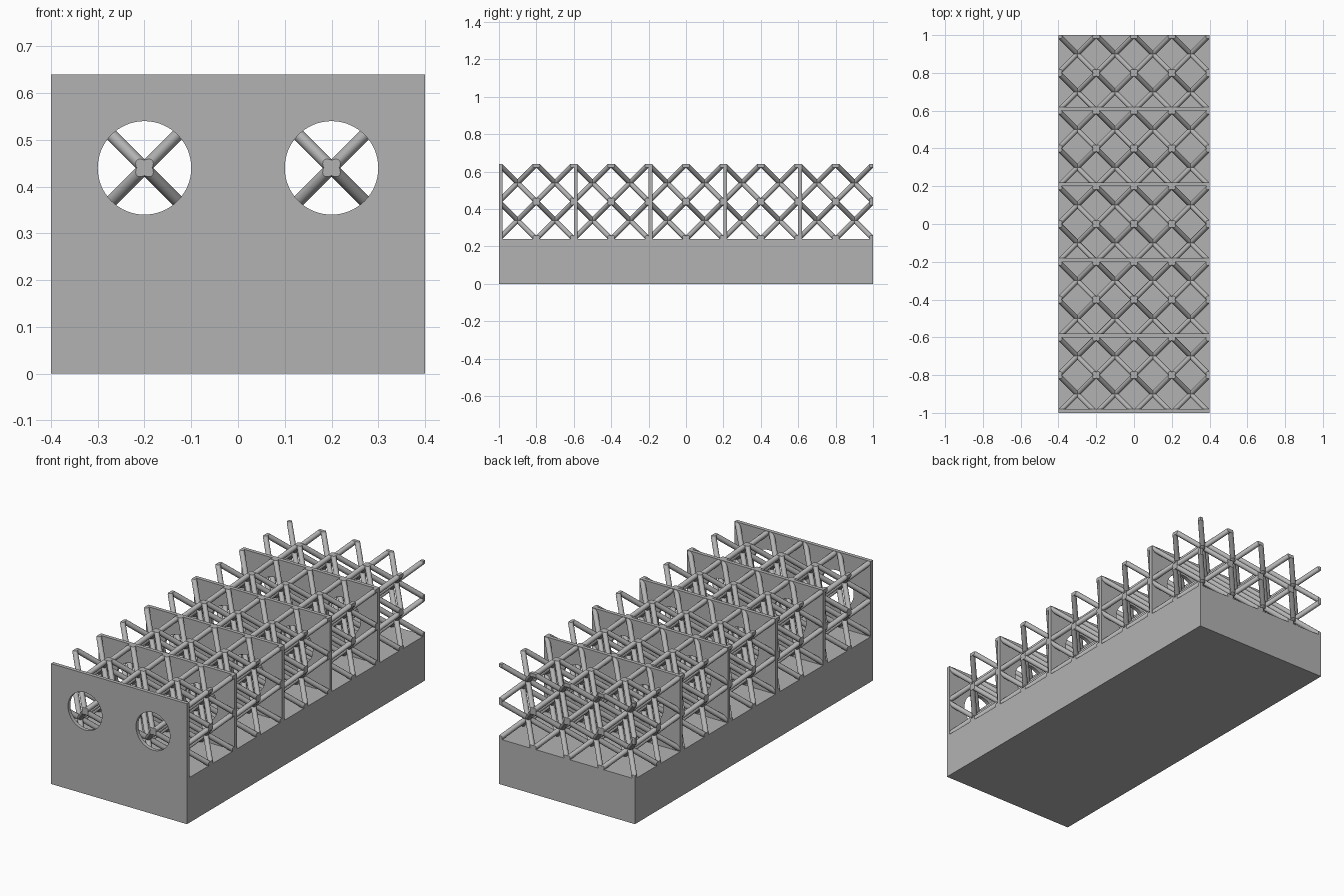
import bpy, bmesh
from math import radians
from itertools import product
from mathutils import Vector, Matrix

cube = bpy.data.objects.get("Cube")
if cube:
    bpy.data.objects.remove(cube, do_unlink=True)

HALF_X, HALF_Y, FLOOR, TOP = 0.4, 1.0, 0.24, 0.64
CELL, STRUT_R, PLATE_T, HOLE_R = 0.2, 0.0135, 0.02, 0.1

grey = bpy.data.materials.new("plain grey")
grey.use_nodes = True
grey.diffuse_color = (0.45, 0.45, 0.45, 1)
grey.node_tree.nodes["Principled BSDF"].inputs["Base Color"].default_value = grey.diffuse_color


def finish(bm, name):
    """Turn a bmesh into a shaded object with the grey material."""
    bmesh.ops.recalc_face_normals(bm, faces=bm.faces[:])
    mesh = bpy.data.meshes.new(name)
    bm.to_mesh(mesh)
    bm.free()
    mesh.materials.append(grey)
    obj = bpy.data.objects.new(name, mesh)
    bpy.context.collection.objects.link(obj)
    bpy.ops.object.select_all(action="DESELECT")
    obj.select_set(True)
    bpy.context.view_layer.objects.active = obj
    bpy.ops.object.shade_smooth_by_angle(angle=radians(30))
    return obj


# Solid base block
bm = bmesh.new()
bmesh.ops.create_cube(bm, size=1)
bmesh.ops.scale(bm, vec=(2 * HALF_X, 2 * HALF_Y, FLOOR), verts=bm.verts)
bmesh.ops.translate(bm, vec=(0, 0, FLOOR / 2), verts=bm.verts)
finish(bm, "base_block")

# Upright plate with two round holes, repeated along the length
bm = bmesh.new()
outline = [bm.verts.new((x, 0, z)) for x, z in
           ((-HALF_X, FLOOR), (HALF_X, FLOOR), (HALF_X, TOP), (-HALF_X, TOP))]
for i in range(4):
    bm.edges.new((outline[i - 1], outline[i]))
for x in (-CELL, CELL):
    bmesh.ops.create_circle(bm, segments=64, radius=HOLE_R,
                            matrix=Matrix.Translation((x, 0, (FLOOR + TOP) / 2))
                            @ Matrix.Rotation(radians(90), 4, "X"))
bmesh.ops.triangle_fill(bm, edges=bm.edges[:], normal=(0, -1, 0), use_beauty=True)
extruded = bmesh.ops.extrude_face_region(bm, geom=bm.faces[:])["geom"]
bmesh.ops.translate(bm, vec=(0, PLATE_T, 0),
                    verts=[v for v in extruded if isinstance(v, bmesh.types.BMVert)])
plate = finish(bm, "cross_plate_1")
plate.location.y = -HALF_Y
for i in range(1, 5):
    copy = plate.copy()
    copy.name = f"cross_plate_{i + 1}"
    copy.location.y = -HALF_Y + 2 * CELL * i
    bpy.context.collection.objects.link(copy)

# Lattice: four body diagonals in every cell
bm = bmesh.new()
for i, j, k in product(range(4), range(10), range(2)):
    centre = Vector((-HALF_X, -HALF_Y, FLOOR)) + Vector((i + 0.5, j + 0.5, k + 0.5)) * CELL
    for sx, sy in product((-1, 1), repeat=2):
        direction = Vector((sx, sy, 1))
        turn = direction.to_track_quat("Z", "Y").to_matrix().to_4x4()
        bmesh.ops.create_cone(bm, cap_ends=True, segments=16, radius1=STRUT_R, radius2=STRUT_R,
                              depth=CELL * direction.length + 4 * STRUT_R,
                              matrix=Matrix.Translation(centre) @ turn)

# Trim the strut ends flush with the outer box
for point, normal in (((HALF_X, 0, 0), (1, 0, 0)), ((-HALF_X, 0, 0), (-1, 0, 0)),
                      ((0, HALF_Y, 0), (0, 1, 0)), ((0, -HALF_Y, 0), (0, -1, 0)),
                      ((0, 0, TOP), (0, 0, 1)), ((0, 0, FLOOR), (0, 0, -1))):
    cut = bmesh.ops.bisect_plane(bm, geom=bm.verts[:] + bm.edges[:] + bm.faces[:],
                                 plane_co=point, plane_no=normal, clear_outer=True)
    rim = [e for e in cut["geom_cut"] if isinstance(e, bmesh.types.BMEdge)]
    bmesh.ops.edgeloop_fill(bm, edges=rim)
finish(bm, "strut_lattice")
